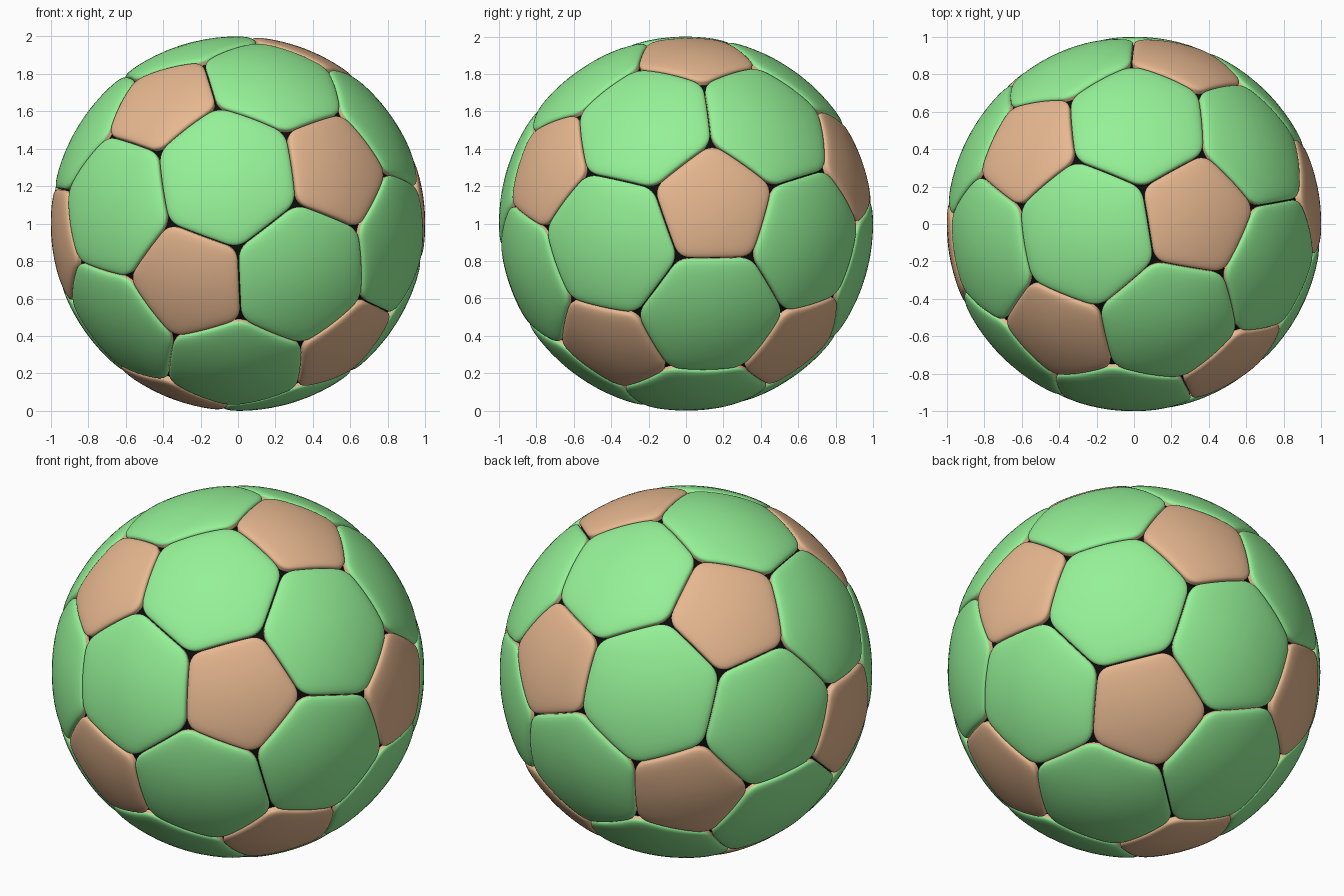
import bpy, bmesh, math
from mathutils import Vector, Quaternion
from itertools import combinations

if "Cube" in bpy.data.objects:
    bpy.data.objects.remove(bpy.data.objects["Cube"])

CENTRE = Vector((0, 0, 1))


def material(name, rgb):
    m = bpy.data.materials.new(name)
    m.diffuse_color = (*rgb, 1)
    m.use_nodes = True
    m.node_tree.nodes["Principled BSDF"].inputs["Base Color"].default_value = m.diffuse_color
    return m


green = material("green", (0.30, 0.88, 0.31))
tan = material("tan", (0.80, 0.48, 0.28))
black = material("black", (0.004, 0.004, 0.004))

# Orientation: one pentagon axis and its five neighbours (clockwise)
axis = Vector((0.55, -0.777, 0.307)).normalized()
ring = [(-0.426, -0.611, 0.667), (0.358, 0.049, 0.932), (0.985, 0.149, 0.092),
        (0.606, -0.413, -0.68), (-0.279, -0.904, -0.324)]
turn = math.radians(72)
side = sum((Quaternion(axis, k * turn) @ Vector(p) for k, p in enumerate(ring)), Vector())
side = (side - axis * side.dot(axis)).normalized()

# Twelve icosahedron points = pentagon centres
ico = [axis, -axis]
for k in range(5):
    p = axis / math.sqrt(5) + (Quaternion(axis, k * turn) @ side) * 2 / math.sqrt(5)
    ico += [p, -p]


def near(p, q):
    return 0.3 < p.dot(q) < 0.6


def third(p, q):
    return (p + (q - p) / 3) / math.sqrt(1 - 4 / 9 * (1 - 1 / math.sqrt(5)))


def outline(corners, cut):
    # Polygon outline with rounded corners, counter-clockwise from outside
    c = sum(corners, Vector()) / len(corners)
    u = (corners[0] - c).normalized()
    v = c.normalized().cross(u)
    corners = sorted(corners, key=lambda p: math.atan2((p - c).dot(v), (p - c).dot(u)))
    pts, n = [], len(corners)
    for i, p in enumerate(corners):
        a = p.lerp(corners[i - 1], cut)
        b = p.lerp(corners[(i + 1) % n], cut)
        pts += [a.lerp(p, t / 6).lerp(p.lerp(b, t / 6), t / 6) for t in range(7)]
        d = corners[(i + 1) % n].lerp(p, cut)
        pts += [b.lerp(d, t / 7) for t in range(1, 7)]
    return c, pts


# Padded cross-section: (fraction from centre to edge, radius)
PROFILE = [(0.15, 1), (0.3, 1), (0.45, 1), (0.6, 1), (0.72, 1), (0.82, 0.9995),
           (0.89, 0.998), (0.935, 0.9955), (0.965, 0.992), (0.983, 0.987),
           (0.992, 0.98), (0.992, 0.94)]


def add_panel(bm, corners):
    c, pts = outline(corners, 0.17)
    n = len(pts)
    hub = bm.verts.new(c.normalized())
    prev = None
    for k, (t, r) in enumerate(PROFILE):
        loop = [bm.verts.new(c.lerp(p, t).normalized() * r) for p in pts]
        for i in range(n):
            j = (i + 1) % n
            if prev is None:
                bm.faces.new((hub, loop[i], loop[j]))
            else:
                f = bm.faces.new((prev[i], loop[i], loop[j], prev[j]))
                f.material_index = int(k == len(PROFILE) - 1)
        prev = loop


def finish(bm, name, mats):
    me = bpy.data.meshes.new(name)
    for f in bm.faces:
        f.smooth = True
    bm.to_mesh(me)
    bm.free()
    for m in mats:
        me.materials.append(m)
    ob = bpy.data.objects.new(name, me)
    ob.location = CENTRE
    bpy.context.collection.objects.link(ob)


# Pentagon panels
bm = bmesh.new()
for p in ico:
    add_panel(bm, [third(p, q) for q in ico if near(p, q)])
finish(bm, "pentagon_panels", [tan, tan])

# Hexagon panels
bm = bmesh.new()
for tri in combinations(ico, 3):
    if all(near(a, b) for a, b in combinations(tri, 2)):
        add_panel(bm, [third(a, b) for a in tri for b in tri if a is not b])
finish(bm, "hexagon_panels", [green, tan])

# Dark core showing in the seams
bm = bmesh.new()
bmesh.ops.create_uvsphere(bm, u_segments=64, v_segments=32, radius=0.96)
finish(bm, "core", [black])
